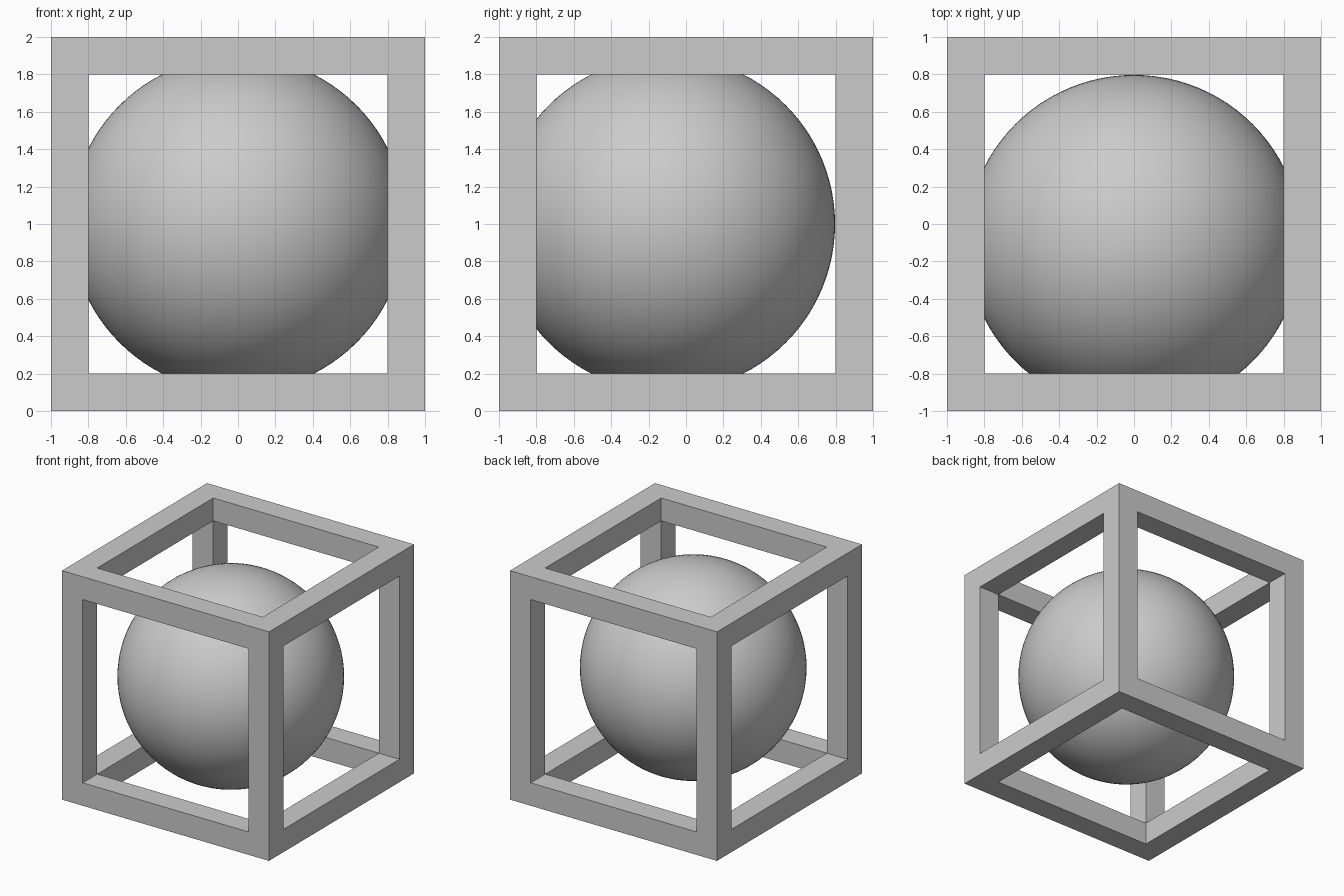
import bpy
import bmesh
from itertools import product
from mathutils import Matrix, Vector

cube = bpy.data.objects.get("Cube")
if cube:
    bpy.data.objects.remove(cube)

# Shared grey material
GREY = (0.6, 0.6, 0.6, 1)
grey = bpy.data.materials.new("plain grey")
grey.use_nodes = True
grey.diffuse_color = GREY
grey.node_tree.nodes["Principled BSDF"].inputs["Base Color"].default_value = GREY


def add_part(name, bm):
    mesh = bpy.data.meshes.new(name)
    bm.to_mesh(mesh)
    bm.free()
    mesh.materials.append(grey)
    part = bpy.data.objects.new(name, mesh)
    bpy.context.collection.objects.link(part)
    return part


# Open cube frame: solid cells are the corners and the bars between them
STOPS = (-1, -0.8, 0.8, 1)


def is_solid(cell):
    return all(0 <= i <= 2 for i in cell) and sum(i == 1 for i in cell) < 2


bm = bmesh.new()
for cell in filter(is_solid, product(range(3), repeat=3)):
    for axis, side in product(range(3), (0, 1)):
        neighbour = list(cell)
        neighbour[axis] += 2 * side - 1
        if is_solid(neighbour):
            continue
        corners = []
        for u, v in ((0, 0), (1, 0), (1, 1), (0, 1)):
            corner = list(cell)
            corner[axis] += side
            corner[(axis + 1) % 3] += u
            corner[(axis + 2) % 3] += v
            corners.append(bm.verts.new(Vector(STOPS[i] for i in corner) + Vector((0, 0, 1))))
        bm.faces.new(corners if side else corners[::-1])
bmesh.ops.remove_doubles(bm, verts=bm.verts, dist=0.001)
add_part("cube_frame", bm)

# Smooth ball, set slightly towards the front
bm = bmesh.new()
bmesh.ops.create_uvsphere(bm, u_segments=96, v_segments=48, radius=0.897,
                          matrix=Matrix.Translation((0, -0.1, 1)))
for face in bm.faces:
    face.smooth = True
add_part("ball", bm)
